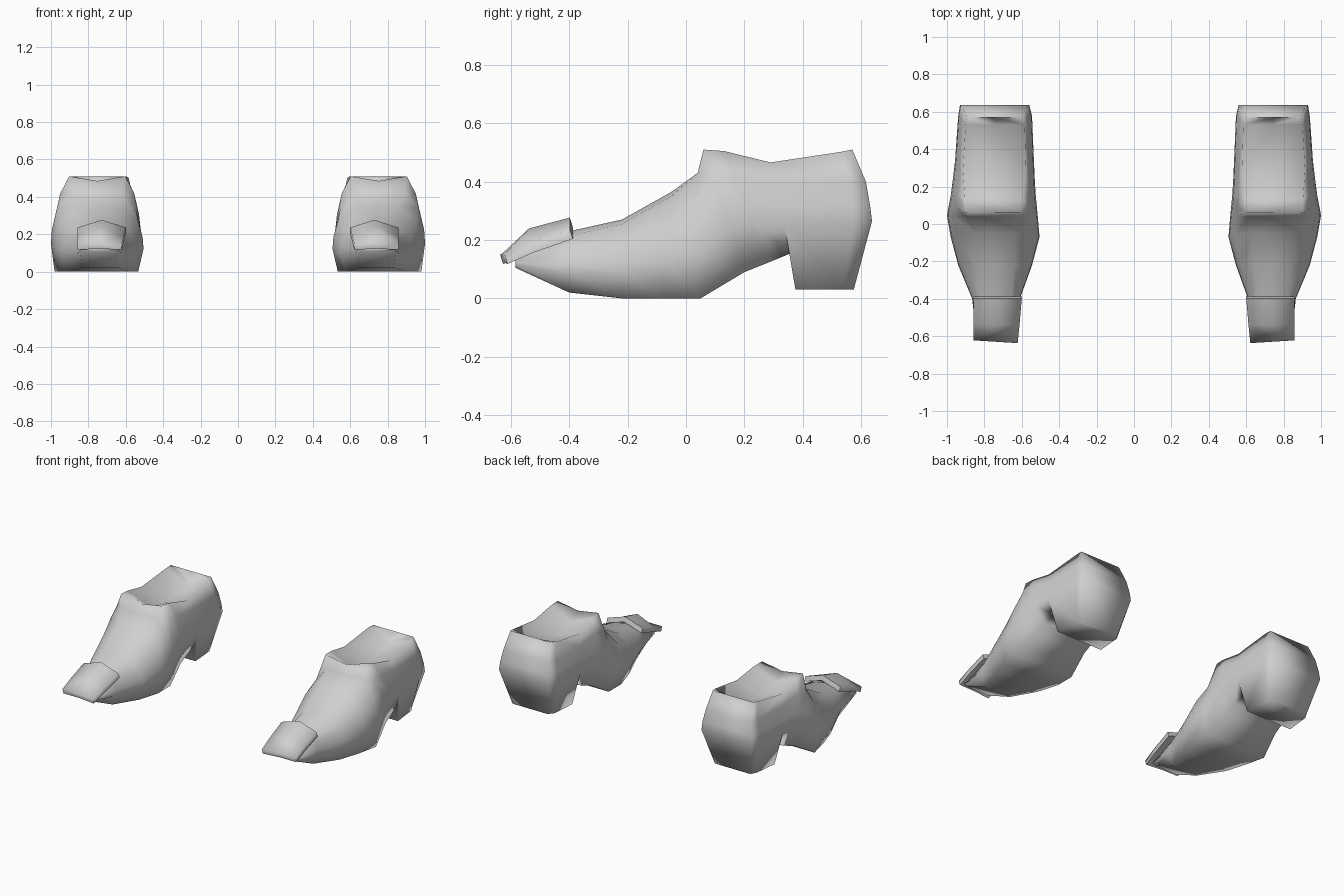
import bpy, bmesh, math

cube = bpy.data.objects.get("Cube")
if cube:
    bpy.data.objects.remove(cube)

grey = bpy.data.materials.new("plain grey")
grey.use_nodes = True
colour = (0.63, 0.63, 0.63, 1)
grey.diffuse_color = colour
grey.node_tree.nodes["Principled BSDF"].inputs["Base Color"].default_value = colour


def make_object(name, bm, angle):
    bmesh.ops.recalc_face_normals(bm, faces=bm.faces)
    mesh = bpy.data.meshes.new(name)
    bm.to_mesh(mesh)
    bm.free()
    mesh.materials.append(grey)
    obj = bpy.data.objects.new(name, mesh)
    bpy.context.collection.objects.link(obj)
    bpy.ops.object.select_all(action='DESELECT')
    obj.select_set(True)
    bpy.context.view_layer.objects.active = obj
    bpy.ops.object.shade_smooth_by_angle(angle=math.radians(angle))


# Shoe cross-sections from toe to heel:
# y at sole, y at top, z sole, z top, inner x, outer x,
# sole width, top width, centre lift (negative = hollow)
UPPER = [
    (-0.585, -0.585, 0.105, 0.140, 0.64, 0.845, 0.80, 0.85, 0.01),
    (-0.40, -0.40, 0.020, 0.215, 0.61, 0.865, 0.75, 0.65, 0.015),
    (-0.22, -0.22, 0.000, 0.255, 0.545, 0.94, 0.84, 0.50, 0.015),
    (-0.08, -0.05, 0.000, 0.350, 0.505, 0.98, 0.88, 0.45, 0.015),
    (0.05, 0.04, 0.000, 0.430, 0.515, 1.00, 0.92, 0.55, 0),
    (0.20, 0.06, 0.090, 0.510, 0.525, 0.98, 0.85, 0.66, -0.025),
    (0.28, 0.13, 0.122, 0.505, 0.530, 0.97, 0.85, 0.70, -0.065),
    (0.36, 0.29, 0.155, 0.466, 0.535, 0.957, 0.85, 0.80, -0.055),
]
HEEL = [
    (0.54, 0.53, 0.030, 0.502, 0.545, 0.940, 0.78, 0.80, -0.06),
    (0.575, 0.57, 0.030, 0.510, 0.56, 0.93, 0.70, 0.80, -0.01),
]
# height fraction, width factor
UPPER_ROWS = [(0, None), (0.35, 1), (0.52, 0.98), (0.78, 0.87), (1, None)]
# z, width factor, backward bulge share
HEEL_ROWS = [(0.030, None, 0), (0.265, 1, 1), (0.320, 0.98, 0.9), (0.400, 0.90, 0.7)]


def shoe_ring(bm, section, side, heel, bulge):
    yb, yt, zb, zt, xl, xr, wb, wt, lift = section
    centre, half = (xl + xr) / 2, (xr - xl) / 2
    rows = []
    if heel:
        for z, w, b in HEEL_ROWS:
            f = (z - zb) / (zt - zb)
            rows.append((yb + (yt - yb) * f + b * bulge, z, w or wb))
        rows.append((yt, zt, wt))
    else:
        for f, w in UPPER_ROWS:
            rows.append((yb + (yt - yb) * f, zb + (zt - zb) * f,
                         w or (wt if f else wb)))

    def point(row, s):
        y, z, w = row
        return bm.verts.new((side * (centre + s * w * half), y, z))

    ring = [point(r, -1) for r in rows]
    ring.append(bm.verts.new((side * centre, yt, zt + lift)))
    return ring + [point(r, 1) for r in reversed(rows)]


def bridge(bm, a, b):
    for i in range(len(a)):
        j = (i + 1) % len(a)
        bm.faces.new((a[i], a[j], b[j], b[i]))


def make_shoe(name, side):
    bm = bmesh.new()
    upper = [shoe_ring(bm, s, side, False, 0) for s in UPPER]
    heel = [shoe_ring(bm, s, side, True, b) for s, b in zip(HEEL, (0.04, 0.065))]
    # Heel front edge drops from the arch and shares the ring above it
    arch = upper[-1]
    drop = [bm.verts.new((side * x, 0.375, 0.030)) for x in (0.575, 0.915)]
    front = [drop[0]] + arch[1:-1] + [drop[1]]
    bm.faces.new((arch[0], arch[1], drop[0]))
    bm.faces.new((arch[-2], arch[-1], drop[1]))
    bm.faces.new((arch[-1], arch[0], drop[0], drop[1]))
    for rings in (upper, [front] + heel):
        for a, b in zip(rings, rings[1:]):
            bridge(bm, a, b)
    # Toe and heel ends, closed row by row
    n = len(arch)
    for ring in (upper[0], heel[-1]):
        for i in range(4):
            bm.faces.new((ring[i], ring[i + 1], ring[n - 2 - i], ring[n - 1 - i]))
        bm.faces.new(ring[4:7])
    make_object(name, bm, 150)


# Crowned toe plate rows: y inner, y outer, side z, centre z, inner x, outer x
PLATE = [
    (-0.398, -0.398, 0.236, 0.277, 0.600, 0.857),
    (-0.540, -0.535, 0.188, 0.240, 0.612, 0.857),
    (-0.637, -0.622, 0.150, 0.154, 0.622, 0.857),
]


def make_toe_plate(name, side):
    bm = bmesh.new()
    layers = []
    for drop, shift in ((0, 0), (0.032, 0.010)):
        layers.append([[bm.verts.new((side * x, y + shift, z - drop)) for x, y, z in (
            (xl, yl, zs), ((xl + xr) / 2, (yl + yr) / 2, zc), (xr, yr, zs))]
            for yl, yr, zs, zc, xl, xr in PLATE])
    for g in layers:
        for i in range(2):
            for j in range(2):
                bm.faces.new((g[i][j], g[i][j + 1], g[i + 1][j + 1], g[i + 1][j]))
    # Rim joining the upper and lower surfaces
    loop = [(0, 0), (0, 1), (0, 2), (1, 2), (2, 2), (2, 1), (2, 0), (1, 0)]
    top, low = layers
    for (i, j), (k, m) in zip(loop, loop[1:] + loop[:1]):
        bm.faces.new((top[i][j], top[k][m], low[k][m], low[i][j]))
    make_object(name, bm, 80)


for label, side in (("left", 1), ("right", -1)):
    make_shoe(label + "_shoe", side)
    make_toe_plate(label + "_toe_plate", side)
